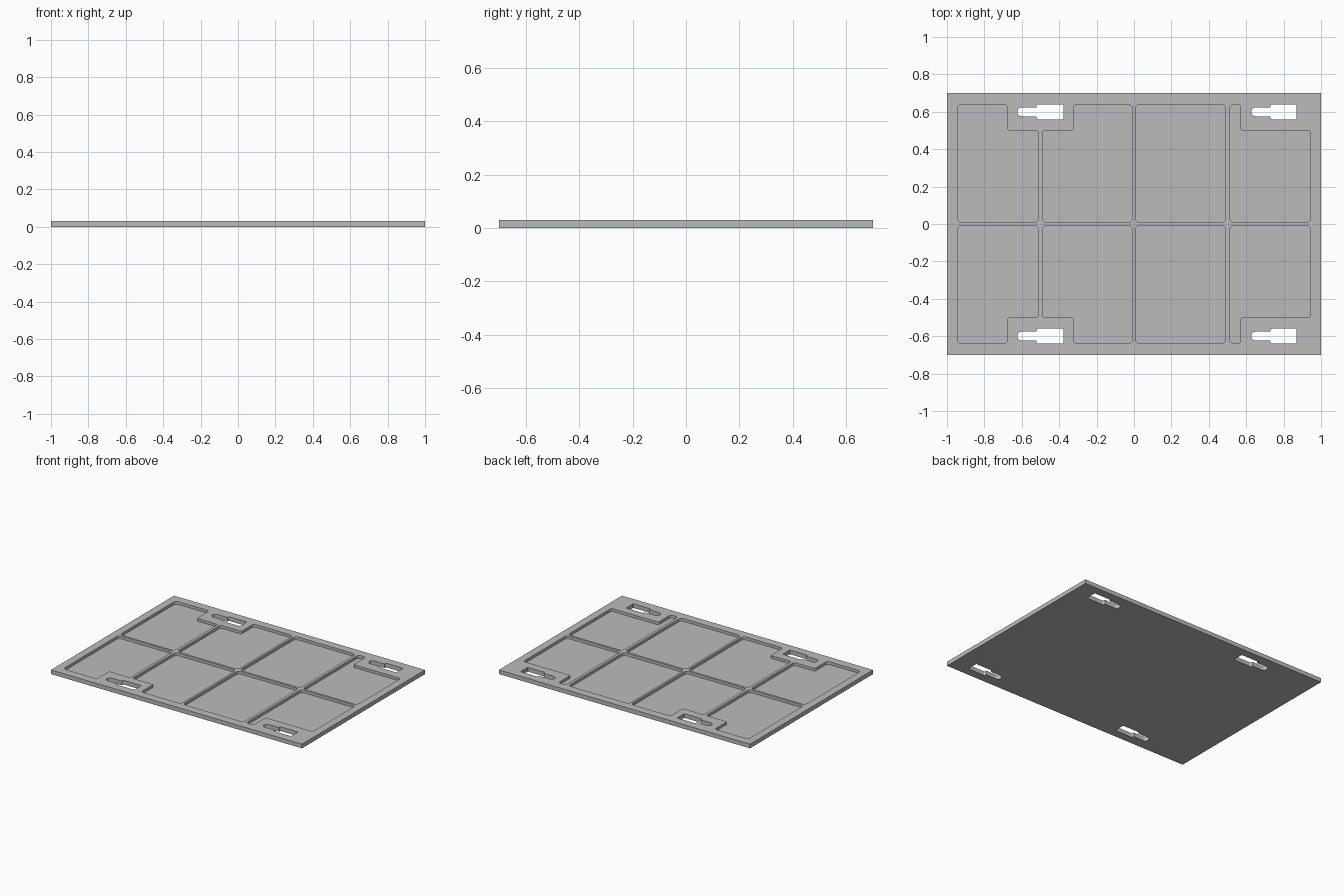
import bpy, bmesh
from math import sin, cos, pi
from mathutils import Vector

if "Cube" in bpy.data.objects:
    bpy.data.objects.remove(bpy.data.objects["Cube"], do_unlink=True)

W, D, T = 1.0, 0.7, 0.03      # half width, half depth, thickness
FLOOR = 0.01                  # skin left under the pockets

grey = bpy.data.materials.new("plate_grey")
grey.use_nodes = True
grey.diffuse_color = (0.5, 0.5, 0.5, 1)
grey.node_tree.nodes["Principled BSDF"].inputs["Base Color"].default_value = (0.5, 0.5, 0.5, 1)


def rounded(points, radii, steps=6):
    """Replace each corner of a closed outline by a fillet."""
    out = []
    for i, p in enumerate(points):
        p, r = Vector(p), radii[i]
        a = (Vector(points[i - 1]) - p).normalized()
        b = (Vector(points[(i + 1) % len(points)]) - p).normalized()
        if r == 0:
            out.append(p)
            continue
        for k in range(steps + 1):
            t = k / steps * pi / 2
            out.append(p + a * r * (1 - sin(t)) + b * r * (1 - cos(t)))
    return out


def prism(bm, outline, z0, z1):
    """Extrude a flat outline between two heights."""
    low = bm.faces.new([bm.verts.new((p[0], p[1], z0)) for p in outline])
    top = bmesh.ops.extrude_face_region(bm, geom=[low])["geom"]
    bmesh.ops.translate(bm, vec=(0, 0, z1 - z0),
                        verts=[v for v in top if isinstance(v, bmesh.types.BMVert)])


def mesh_object(name, bm):
    bmesh.ops.recalc_face_normals(bm, faces=bm.faces)
    mesh = bpy.data.meshes.new(name)
    bm.to_mesh(mesh)
    bm.free()
    obj = bpy.data.objects.new(name, mesh)
    bpy.context.collection.objects.link(obj)
    return obj


# Pocket outlines for the back row; the front row is mirrored
R, S = 0.025, 0.01
LO, HI, STEP = 0.008, 0.64, 0.5


def pocket(x0, x1):
    return rounded([(x0, LO), (x1, LO), (x1, HI), (x0, HI)], [R] * 4)


def notched(x0, x1, xn):
    """Pocket stepped back around a keyhole, from xn to x1."""
    pts = [(x0, LO), (x1, LO), (x1, STEP), (xn, STEP), (xn, HI), (x0, HI)]
    return rounded(pts, [R, R, R * 0.6, S, R * 0.8, R])


pockets = [notched(-0.945, -0.511, -0.677), notched(-0.008, -0.49, -0.324),
           pocket(0.008, 0.49), notched(0.511, 0.945, 0.57)]
# the second pocket is stepped on its left side
pockets[1] = notched(-0.008, -0.49, -0.324)


def keyhole(x0, xm, x1):
    """Narrow slot with a round end that opens into a wide slot."""
    y, n, w = 0.6, 0.024, 0.04
    pts = [(x0, y - n), (xm, y - n), (xm, y - w), (x1, y - w),
           (x1, y + w), (xm, y + w), (xm, y + n), (x0, y + n)]
    return rounded(pts, [0.0235, 0, 0.008, 0.004, 0.004, 0.008, 0, 0.0235])


keyholes = [keyhole(-0.624, -0.522, -0.378), keyhole(0.627, 0.73, 0.869)]

# Plate blank
bm = bmesh.new()
prism(bm, [(-W, -D), (W, -D), (W, D), (-W, D)], 0, T)
plate = mesh_object("ribbed_plate", bm)
plate.data.materials.append(grey)

# Cutters for pockets and through holes
bm = bmesh.new()
for side in (1, -1):
    for outline in pockets:
        prism(bm, [(p.x, p.y * side) for p in outline], FLOOR, T + 0.05)
    for outline in keyholes:
        prism(bm, [(p.x, p.y * side) for p in outline], -0.05, T + 0.05)
cutter = mesh_object("pocket_cutter", bm)
cutter.data.materials.append(grey)
cutter.hide_render = True

# Cut, bake the result and remove the cutter
mod = plate.modifiers.new("cut", "BOOLEAN")
mod.object, mod.operation, mod.solver = cutter, "DIFFERENCE", "EXACT"
bpy.context.view_layer.update()
result = bpy.data.meshes.new_from_object(
    plate.evaluated_get(bpy.context.evaluated_depsgraph_get()))
plate.modifiers.clear()
plate.data = result
bpy.data.objects.remove(cutter, do_unlink=True)

# Smooth fillets, sharp edges
bpy.ops.object.select_all(action="DESELECT")
plate.select_set(True)
bpy.context.view_layer.objects.active = plate
bpy.ops.object.shade_smooth_by_angle(angle=pi / 6)
